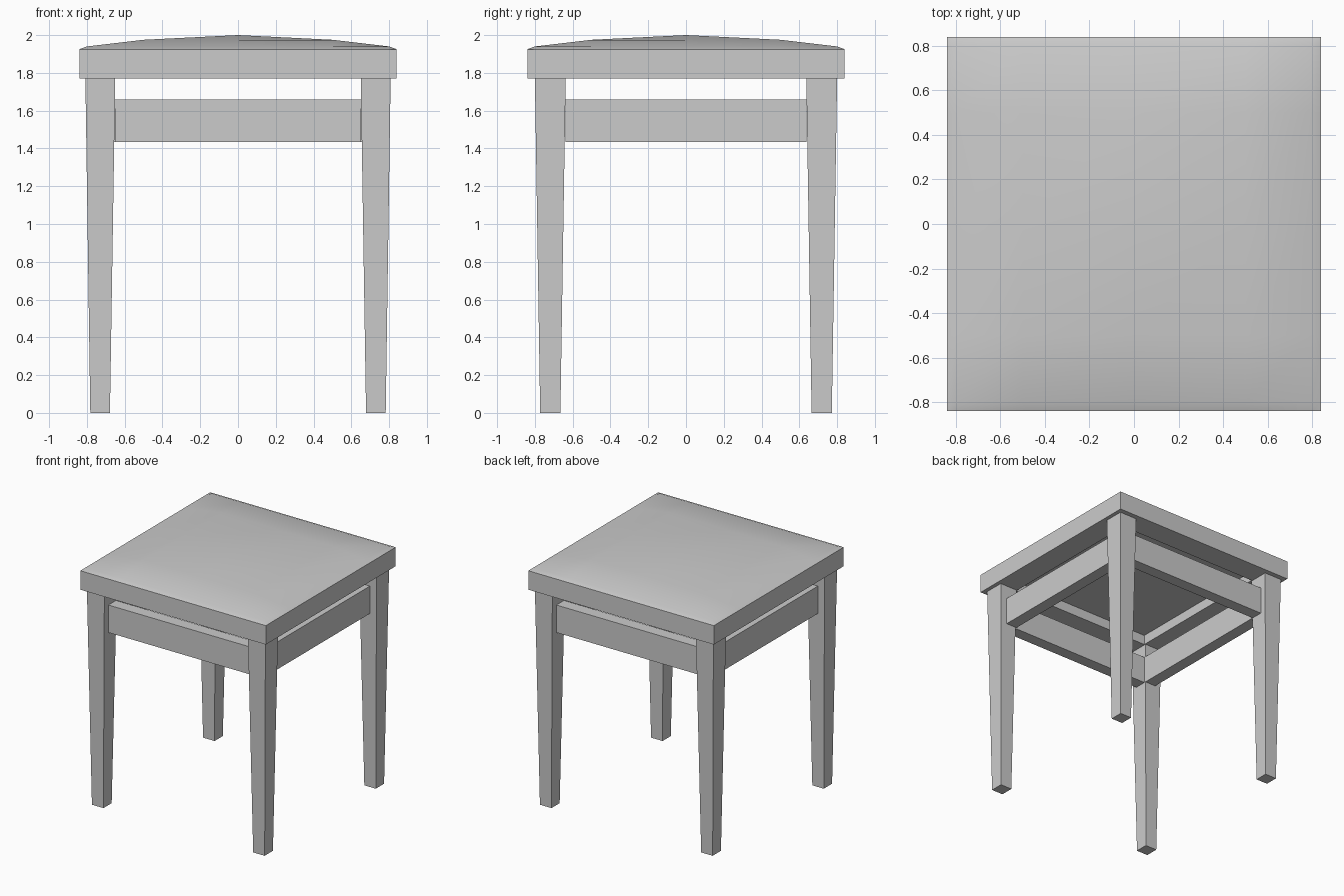
import bpy, bmesh

if "Cube" in bpy.data.objects:
    bpy.data.objects.remove(bpy.data.objects["Cube"])


def make(name, verts, faces):
    me = bpy.data.meshes.new(name)
    me.from_pydata(verts, [], faces)
    bm = bmesh.new()
    bm.from_mesh(me)
    bmesh.ops.recalc_face_normals(bm, faces=bm.faces)
    bm.to_mesh(me)
    bm.free()
    ob = bpy.data.objects.new(name, me)
    bpy.context.collection.objects.link(ob)
    return ob


def frustum(name, bottom, top):
    """Box between two rectangles, each given as (x0, x1, y0, y1, z)."""
    verts = []
    for x0, x1, y0, y1, z in (bottom, top):
        verts += [(x0, y0, z), (x1, y0, z), (x1, y1, z), (x0, y1, z)]
    faces = [(0, 1, 2, 3), (4, 5, 6, 7)]
    faces += [(i, (i + 1) % 4, 4 + (i + 1) % 4, 4 + i) for i in range(4)]
    return make(name, verts, faces)


# Seat: square slab with a gently crowned top and a recessed underside
HALF, Z0, Z1, CROWN = 0.84, 1.77, 1.925, 0.075
INNER, CEIL = 0.645, 1.85
profile = [(-HALF, 0), (-0.8, 0.2), (-0.5, 0.67), (0, 1),
           (0.5, 0.67), (0.8, 0.2), (HALF, 0)]
n = len(profile)
verts = [(x, y, Z1 + CROWN * min(fx, fy)) for y, fy in profile for x, fx in profile]
faces = [(j * n + i, j * n + i + 1, (j + 1) * n + i + 1, (j + 1) * n + i)
         for j in range(n - 1) for i in range(n - 1)]
ring = ([i for i in range(n)] + [j * n + n - 1 for j in range(1, n)]
        + [(n - 1) * n + i for i in range(n - 2, -1, -1)]
        + [j * n for j in range(n - 2, 0, -1)])
loops = [ring]
for scale, z in ((1, Z0), (INNER / HALF, Z0), (INNER / HALF, CEIL)):
    start = len(verts)
    verts += [(verts[r][0] * scale, verts[r][1] * scale, z) for r in ring]
    loops.append(list(range(start, len(verts))))
m = len(ring)
for a, b in zip(loops, loops[1:]):
    faces += [(a[k], a[(k + 1) % m], b[(k + 1) % m], b[k]) for k in range(m)]
faces.append(tuple(loops[-1]))
seat = make("seat", verts, faces)
bpy.context.view_layer.objects.active = seat
seat.select_set(True)
bpy.ops.object.shade_smooth_by_angle(angle=0.6)
seat.select_set(False)

# Four tapered legs
for sy, end in ((-1, "front"), (1, "back")):
    for sx, side in ((-1, "left"), (1, "right")):
        frustum(f"{end}_{side}_leg",
                (sx * 0.678, sx * 0.782, sy * 0.665, sy * 0.772, 0),
                (sx * 0.65, sx * 0.808, sy * 0.637, sy * 0.80, Z0))

# Four rails set back between the legs
R0, R1, IN, OUT = 1.435, 1.66, 0.65, 0.748
for s, a, b in ((-1, "front", "left"), (1, "back", "right")):
    r = (-0.65, 0.65, s * IN, s * OUT)
    frustum(a + "_rail", r + (R0,), r + (R1,))
    r = (s * IN, s * OUT, -0.637, 0.637)
    frustum(b + "_rail", r + (R0,), r + (R1,))
